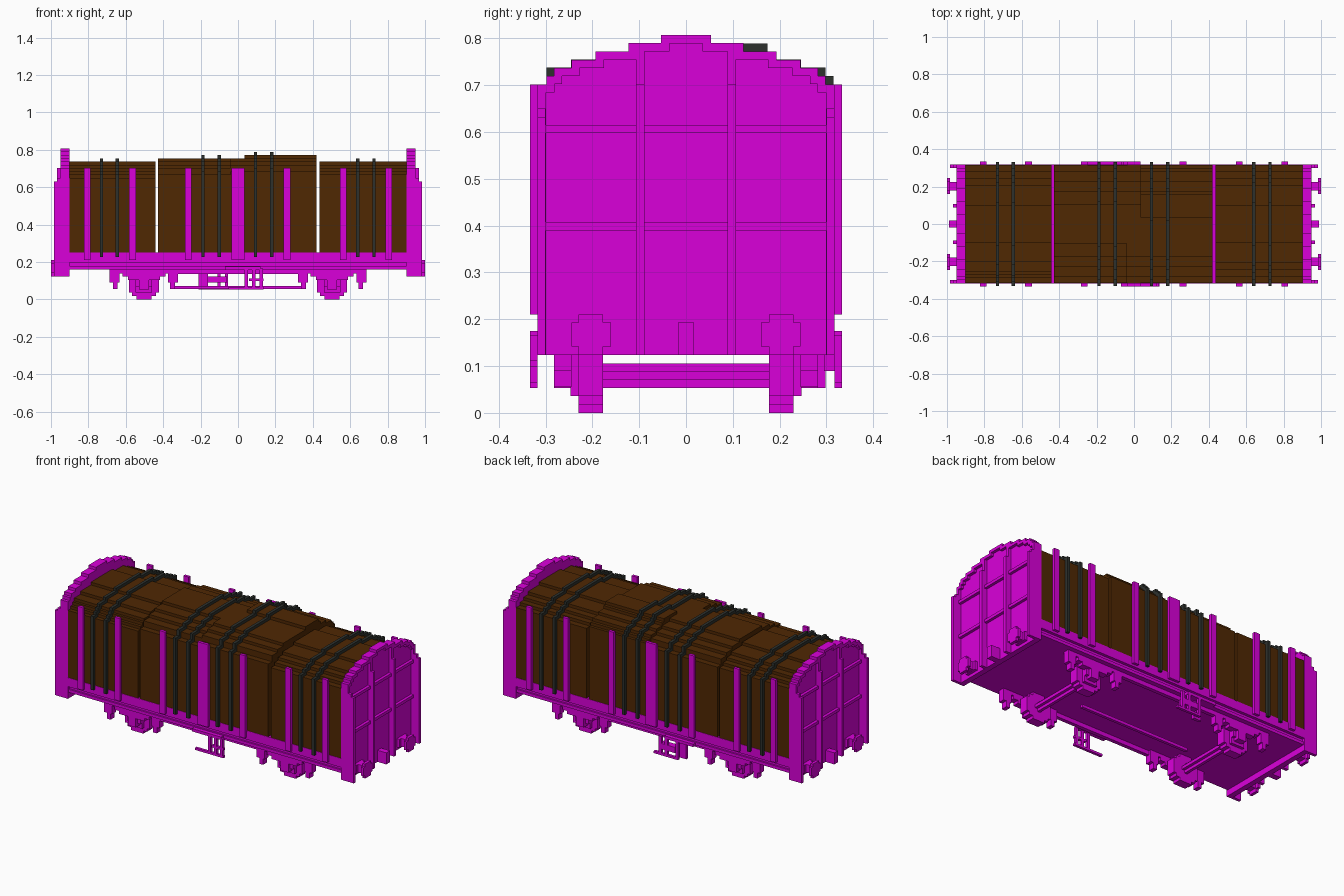
import bpy
import bmesh

if bpy.data.objects.get("Cube"):
    bpy.data.objects.remove(bpy.data.objects["Cube"])

V = 0.0175  # thickness of one step


def material(name, rgb):
    m = bpy.data.materials.new(name)
    m.use_nodes = True
    m.diffuse_color = (*rgb, 1)
    bsdf = m.node_tree.nodes["Principled BSDF"]
    bsdf.inputs["Base Color"].default_value = (*rgb, 1)
    bsdf.inputs["Roughness"].default_value = 0.8
    return m


MAGENTA = material("magenta_paint", (0.70, 0.0, 0.70))
BROWN = material("brown_tarpaulin", (0.08, 0.021, 0.0008))
GREY = material("dark_grey_strap", (0.027, 0.031, 0.027))


def finish(name, bm, mat):
    bmesh.ops.recalc_face_normals(bm, faces=bm.faces)
    mesh = bpy.data.meshes.new(name)
    bm.to_mesh(mesh)
    bm.free()
    mesh.materials.append(mat)
    obj = bpy.data.objects.new(name, mesh)
    bpy.context.collection.objects.link(obj)


def boxes(name, ranges):
    """One painted object made of boxes given as (x0, x1, y0, y1, z0, z1)."""
    bm = bmesh.new()
    for x0, x1, y0, y1, z0, z1 in ranges:
        verts = bmesh.ops.create_cube(bm, size=1)["verts"]
        for v in verts:
            v.co = ((x0 + x1) / 2 + v.co.x * abs(x1 - x0),
                    (y0 + y1) / 2 + v.co.y * abs(y1 - y0),
                    (z0 + z1) / 2 + v.co.z * abs(z1 - z0))
    finish(name, bm, MAGENTA)


def prism(name, pts, x0, x1, mat):
    """Extrude a y-z outline along x."""
    bm = bmesh.new()
    face = bm.faces.new([bm.verts.new((x0, y, z)) for y, z in pts])
    ext = bmesh.ops.extrude_face_region(bm, geom=[face], use_keep_orig=True)["geom"]
    moved = [g for g in ext if isinstance(g, bmesh.types.BMVert)]
    bmesh.ops.translate(bm, verts=moved, vec=(x1 - x0, 0, 0))
    finish(name, bm, mat)


def stair(steps, sign, base, grow):
    pts = [(sign * (steps[0][0] + grow), base)]
    for i, (y, z) in enumerate(steps):
        if i:
            pts.append((sign * (y + grow), steps[i - 1][1] + grow))
        pts.append((sign * (y + grow), z + grow))
    return pts


def outline(front, back, base, grow=0.0):
    """Stepped arch; front is the -y half, back the +y half."""
    mid = []
    if front[-1][1] != back[-1][1]:
        mid = [(0.035 - grow, front[-1][1] + grow), (0.035 - grow, back[-1][1] + grow)]
    return stair(front, -1, base, grow) + mid + stair(back, 1, base, grow)[::-1]


# Stepped (half width, height) profiles
ARCH = [(.317, .702), (.298, .72), (.282, .737), (.245, .754),
        (.193, .772), (.123, .79), (.053, .807)]
STEEP = [(.315, .65), (.29, .667), (.272, .685), (.257, .702), (.2, .72), (.10, .737)]
LOW = [(.315, .667), (.28, .685), (.245, .702), (.205, .72), (.10, .737)]
MID = [(.315, .667), (.28, .702), (.228, .72), (.175, .737), (.105, .754)]
FULL = [(.315, .684), (.28, .72), (.228, .737), (.175, .754)]
HIGH = [(.315, .684), (.298, .702), (.28, .72), (.228, .737), (.175, .754), (.157, .772)]

# Covered loads, with the middle one rising in steps
for name, x0, x1, f, b in [("load_right", -.9, -.44, STEEP, LOW),
                           ("load_middle_low", -.427, -.04, MID, MID),
                           ("load_middle_step", -.04, .035, FULL, MID),
                           ("load_middle_high", .035, .42, FULL, HIGH),
                           ("load_left", .437, .9, LOW, LOW)]:
    prism(name, outline(f, b, .24), x0, x1, BROWN)

# Lashing straps wrapped over the loads
for i, (x, f, b) in enumerate([(-.73, STEEP, LOW), (-.645, STEEP, LOW), (-.187, MID, MID),
                               (-.1, MID, MID), (.093, FULL, HIGH), (.18, FULL, HIGH),
                               (.64, LOW, LOW), (.727, LOW, LOW)]):
    ring = outline(f, b, .228, V) + outline(f, b, .228)[::-1]
    prism(f"strap_{i + 1}", ring, x - V / 2, x + V / 2, GREY)

# Floor, channel-shaped underframe and centre sills
boxes("floor", [(-.93, .93, -.317, .317, .197, .25)])
boxes("underframe", [(-.93, .93, -.30, .30, .165, .20), (-.93, .93, -.31, .31, .16, .178)])
boxes("centre_sills", [(-.36, .36, s * .26, s * .282, .135, .17) for s in (-1, 1)])

# Side stakes
boxes("stakes", [(x - w, x + w, s * .316, s * .333, .21, .702) for s in (-1, 1)
                 for x, w in [(-.807, V), (-.564, V), (-.267, V), (0, .035),
                              (.262, V), (.562, V), (.805, V)]])

for s, side in ((-1, "right"), (1, "left")):
    # End wall panel with a thick arched rim
    prism(f"end_wall_{side}", outline(ARCH, ARCH, .124), s * .90, s * .932, MAGENTA)
    rim = outline(ARCH, ARCH, .124) + outline(ARCH, ARCH, .124, -V)[::-1]
    prism(f"end_rim_{side}", rim, s * .90, s * .949, MAGENTA)
    # Ribs and corner posts
    boxes(f"end_ribs_{side}", [r for t in (-1, 1) for r in (
        (s * .92, s * .967, t * .089, t * .107, .124, .702),
        (s * .92, s * .949, t * .089, t * .107, .702, .775))]
          + [(s * .92, s * .949, -.30, .30, z, z + V) for z in (.39, .598)])
    boxes(f"corner_posts_{side}", [r for t in (-1, 1) for r in (
        (s * .90, s * .985, t * .30, t * .317, .124, .632),
        (s * .90, s * .967, t * .30, t * .317, .632, .65))])
    # Buffers and coupling hook
    boxes(f"buffers_{side}", [r for t in (-1, 1) for r in (
        (s * .93, s * .985, t * .18, t * .225, .145, .193),
        (s * .93, s * .95, t * .165, t * .24, .142, .193),
        (s * .983, s, t * .16, t * .245, .142, .193),
        (s * .983, s, t * .177, t * .23, .124, .21))])
    boxes(f"coupling_{side}", [(s * .93, s * .99, -V, V, .124, .193)])

    # Wheelset: stepped wheels, axle, axle boxes, springs and hangers
    c = s * .503
    boxes(f"wheels_{side}", [(c - w, c + w, t * .177, t * .23, z0, z1) for t in (-1, 1)
                             for w, z0, z1 in ((.04, 0, .16), (.064, V, .142),
                                               (.08, .036, .124))])
    boxes(f"axle_{side}", [(c - V / 2, c + V / 2, -.18, .18, .053, .106),
                           (c - .026, c + .026, -.18, .18, .07, .088)])
    boxes(f"axle_boxes_{side}", [r for t in (-1, 1) for r in (
        (c - .026, c + .026, t * .22, t * .282, .053, .124),
        (c - .044, c + .044, t * .22, t * .265, .07, .106),
        (c - .044, c + .044, t * .22, t * .247, .036, .124))])
    boxes(f"springs_{side}", [r for t in (-1, 1) for r in (
        (c - .14, c + .14, t * .245, t * .282, .14, .165),
        (c - .115, c + .115, t * .245, t * .282, .122, .142),
        (c - .085, c + .085, t * .245, t * .282, .105, .124))])
    boxes(f"hangers_{side}", [r for t in (-1, 1) for u in (-1, 1) for r in (
        (c + u * .13, c + u * .183, t * .245, t * .282, .09, .165),
        (c + u * .14, c + u * .165, t * .245, t * .282, .055, .09))])

# Brake rod between the wheelsets
boxes("brake_rod", [(-.36, .36, -V / 2, V / 2, .055, .072)])

# Brake gear on the front side: hanging lever frame
boxes("brake_frame_front", [
    (-.07, .12, -.333, -.28, .158, .175), (-.05, .137, -.333, -.317, .053, .066),
    (.06, .137, -.333, -.317, .098, .112),
    *[(x, x + V, -.333, -.317, .053, .165) for x in (.035, .075, .115)]])

# Brake gear on the back side: wider frame with its bracket
boxes("brake_frame_back", [
    (-.28, -.09, .28, .333, .158, .175), (-.18, -.02, .317, .333, .053, .066),
    (-.21, -.16, .28, .298, .053, .165), (-.16, -.06, .295, .333, .09, .124),
    *[(x, x + V, .317, .333, .053, .165) for x in (-.18, -.11, -.07)]])
